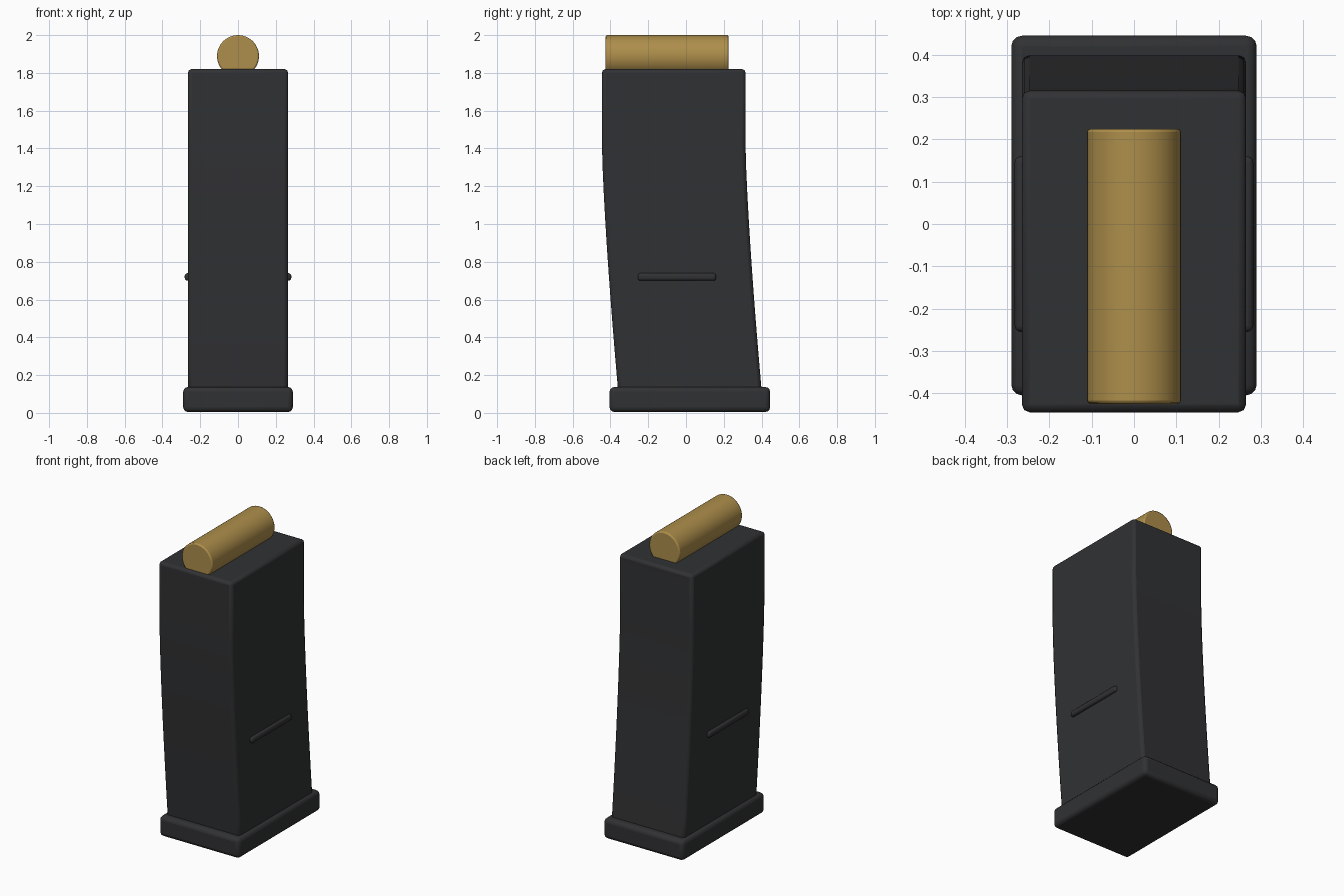
import bpy, bmesh, math

if "Cube" in bpy.data.objects:
    bpy.data.objects.remove(bpy.data.objects["Cube"])


def material(name, rgb):
    m = bpy.data.materials.new(name)
    m.diffuse_color = (*rgb, 1)
    m.use_nodes = True
    m.node_tree.nodes["Principled BSDF"].inputs["Base Color"].default_value = m.diffuse_color
    return m


dark = material("dark_polymer", (0.03, 0.031, 0.033))
brass = material("brass", (0.42, 0.27, 0.07))


def finish(ob, mat, bevel, segments=2):
    ob.data.materials.append(mat)
    mod = ob.modifiers.new("soft_edges", 'BEVEL')
    mod.width, mod.segments = bevel, segments
    mod.limit_method, mod.angle_limit = 'ANGLE', math.radians(40)
    bpy.ops.object.select_all(action='DESELECT')
    ob.select_set(True)
    bpy.context.view_layer.objects.active = ob
    bpy.ops.object.shade_smooth_by_angle(angle=math.radians(30))


def box(name, lo, hi, mat, bevel, segments=2):
    bpy.ops.mesh.primitive_cube_add(
        size=1, location=[(a + b) / 2 for a, b in zip(lo, hi)])
    ob = bpy.context.object
    ob.name = name
    ob.scale = [b - a for a, b in zip(lo, hi)]
    bpy.ops.object.transform_apply(location=False, rotation=False, scale=True)
    finish(ob, mat, bevel, segments)
    return ob


# Curved body: side profile swept back towards the bottom, extruded across x
HALF, Z_BOTTOM, Z_BEND, Z_TOP, STEPS = 0.265, 0.10, 1.42, 1.82, 10


def sweep(z):
    return 0.087 * (max(0, Z_BEND - z) / (Z_BEND - Z_BOTTOM)) ** 1.35


levels = [Z_BOTTOM + (Z_BEND - Z_BOTTOM) * i / STEPS for i in range(STEPS + 1)] + [Z_TOP]
bm = bmesh.new()
rings = [[bm.verts.new((x, y + sweep(z), z)) for x, y in
          ((-HALF, -0.445), (HALF, -0.445), (HALF, 0.315), (-HALF, 0.315))]
         for z in levels]
for a, b in zip(rings, rings[1:]):
    for i in range(4):
        j = (i + 1) % 4
        bm.faces.new((a[i], a[j], b[j], b[i]))
bm.faces.new(rings[0][::-1])
bm.faces.new(rings[-1])
mesh = bpy.data.meshes.new("magazine_body")
bm.to_mesh(mesh)
bm.free()
body = bpy.data.objects.new("magazine_body", mesh)
bpy.context.collection.objects.link(body)
finish(body, dark, 0.018)

# Base plate
box("base_plate", (-0.29, -0.405, 0.005), (0.29, 0.445, 0.137), dark, 0.025, 3)

# Side ribs
for side, s in (("left", -1), ("right", 1)):
    x0, x1 = sorted((s * 0.24, s * 0.282))
    box(side + "_rib", (x0, -0.255, 0.70), (x1, 0.16, 0.74), dark, 0.014, 3)

# Exposed round lying along y
bpy.ops.mesh.primitive_cylinder_add(vertices=48, radius=0.111, depth=0.65,
                                    location=(0, -0.10, 1.889),
                                    rotation=(math.pi / 2, 0, 0))
case = bpy.context.object
case.name = "top_round"
finish(case, brass, 0.008)
